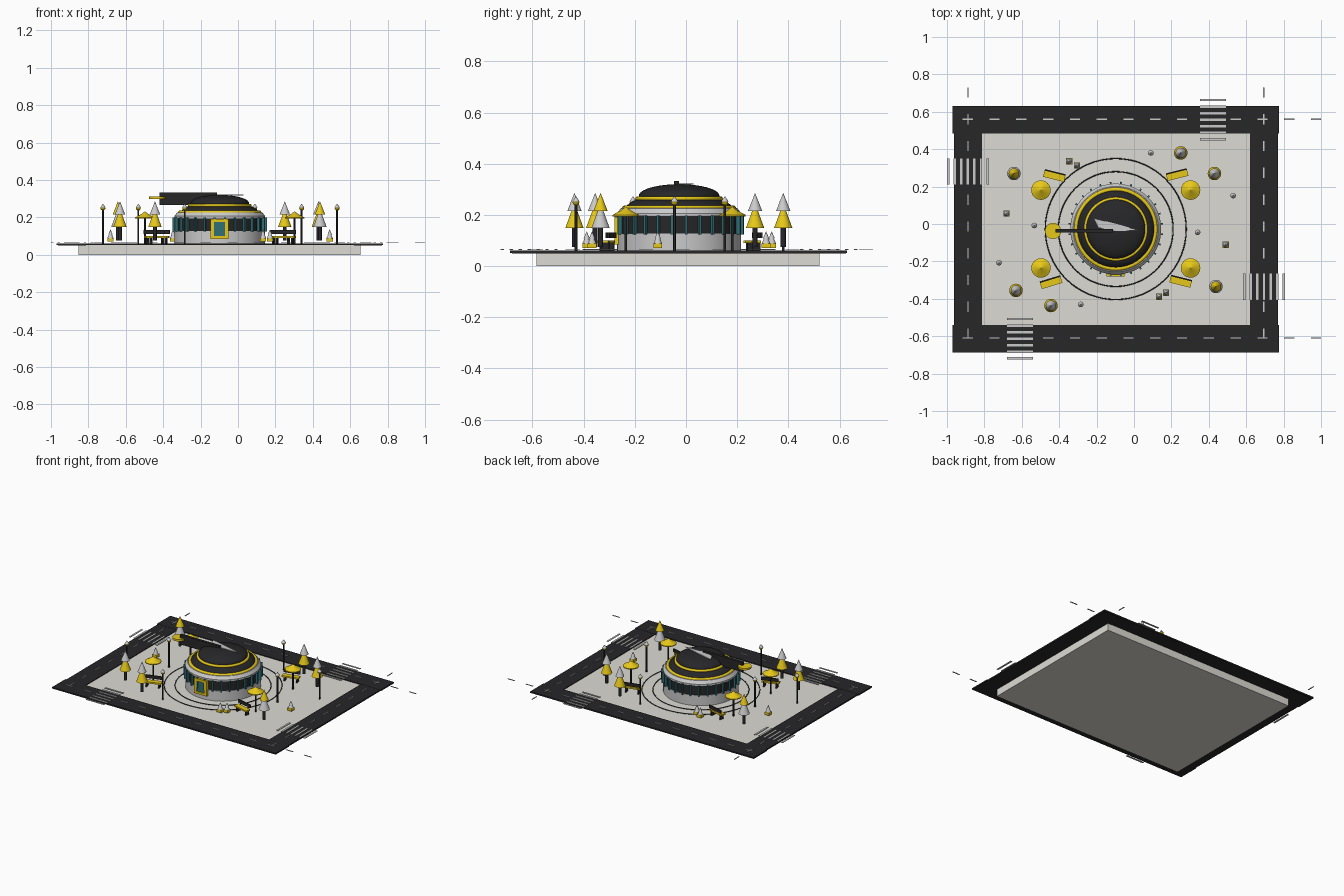
import bpy, math
from mathutils import Matrix

if "Cube" in bpy.data.objects:
    bpy.data.objects.remove(bpy.data.objects["Cube"])

CX, CY = -0.0975, -0.027   # centre of the plaza


def mat(name, c):
    m = bpy.data.materials.new(name)
    m.diffuse_color = (*c, 1)
    m.use_nodes = True
    m.node_tree.nodes["Principled BSDF"].inputs["Base Color"].default_value = m.diffuse_color
    return m


YELLOW = mat("yellow", (0.8, 0.58, 0.01))
DARK = mat("dark", (0.02, 0.02, 0.022))
TEAL = mat("teal", (0.03, 0.16, 0.18))
PAVE = mat("paving", (0.72, 0.71, 0.66))
WHITE = mat("road_paint", (0.6, 0.6, 0.6))


def mesh(name, verts, faces, m=None, smooth=False):
    me = bpy.data.meshes.new(name)
    me.from_pydata(verts, [], faces)
    ob = bpy.data.objects.new(name, me)
    bpy.context.collection.objects.link(ob)
    if m:
        me.materials.append(m)
    if smooth:
        bpy.context.view_layer.objects.active = ob
        ob.select_set(True)
        bpy.ops.object.shade_smooth_by_angle(angle=math.radians(35))
        ob.select_set(False)
    return ob


def boxes(name, items, m=None):
    """One object from many boxes: (centre, size, rotation about z)."""
    vs, fs = [], []
    for (x, y, z), (sx, sy, sz), a in items:
        n, R = len(vs), Matrix.Rotation(a, 3, 'Z')
        for k in (-.5, .5):
            for i, j in ((-.5, -.5), (.5, -.5), (.5, .5), (-.5, .5)):
                p = R @ Matrix.Diagonal((sx, sy, sz)).col[0] * i + R @ Matrix.Diagonal((sx, sy, sz)).col[1] * j
                vs.append((x + p.x, y + p.y, z + k * sz))
        fs += [[n + q for q in f] for f in ((3, 2, 1, 0), (4, 5, 6, 7), (0, 1, 5, 4),
                                            (1, 2, 6, 5), (2, 3, 7, 6), (3, 0, 4, 7))]
    return mesh(name, vs, fs, m)


def span(x0, x1, y0, y1, z0, z1):
    return (((x0 + x1) / 2, (y0 + y1) / 2, (z0 + z1) / 2), (x1 - x0, y1 - y0, z1 - z0), 0)


def lathe(name, prof, m=None, at=(CX, CY), n=64):
    """Revolve (radius, z) profile listed bottom to top, with closed ends."""
    vs, fs = [], []
    for r, z in prof:
        for i in range(n):
            a = 2 * math.pi * i / n
            vs.append((at[0] + r * math.cos(a), at[1] + r * math.sin(a), z))
    for k in range(len(prof) - 1):
        for i in range(n):
            j = (i + 1) % n
            fs.append((k * n + i, k * n + j, k * n + n + j, k * n + n + i))
    fs += [list(range(n))[::-1], [len(vs) - n + i for i in range(n)]]
    return mesh(name, vs, fs, m, True)


def torus(name, R, r, z, m, at=(CX, CY)):
    bpy.ops.mesh.primitive_torus_add(major_radius=R, minor_radius=r, major_segments=64,
                                     minor_segments=10, location=(*at, z))
    ob = bpy.context.object
    ob.name = name
    ob.data.materials.append(m)
    bpy.ops.object.shade_smooth()
    ob.select_set(False)


# plaza slab and surrounding roads
boxes("plaza_slab", [span(-.853, .655, -.584, .522, 0, .055)], PAVE)
boxes("road_long", [span(-.97, .775, y, y + .147, .051, .061) for y in (-.687, .483)], DARK)
boxes("road_short", [span(x, x + .15, -.68, .625, .050, .060) for x in (-.963, .62)], DARK)

# road centre dashes
dashes = [((.973 - .1432 * k, y, .064), (.055, .007, .003), 0) for k in range(14) for y in (-.61, .56)]
dashes += [((x, .703 - .1432 * k, .064), (.007, .055, .003), 0) for k in range(10) for x in (-.888, .693)]
boxes("lane_dashes", dashes, WHITE)

# crosswalk stripes
bars = []
for k in range(-3, 4):
    o = k * .035
    bars += [((-.61, -.613 + o, .065), (.14, .013, .003), 0), ((.422, .558 + o, .065), (.14, .013, .003), 0),
             ((-.888 + o, .28, .065), (.013, .14, .003), 0), ((.695 + o, -.335, .065), (.013, .14, .003), 0)]
boxes("crosswalk_stripes", bars, WHITE)

# paving rings
torus("paving_ring_inner", .307, .003, .056, DARK)
torus("paving_ring_outer", .377, .003, .056, DARK)

# round pavilion
lathe("base_drum", [(.242, .055), (.242, .127)])
lathe("window_band", [(.238, .125), (.238, .2)], DARK)
fins = []
for i in range(28):
    a = 2 * math.pi * (i + .5) / 28
    fins.append(((CX + .246 * math.cos(a), CY + .246 * math.sin(a), .161), (.016, .009, .075), a))
boxes("window_fins", fins, TEAL)
lathe("cornice", [(.243, .195), (.243, .206), (.228, .226), (.2, .228)])
torus("lower_roof_ring", .212, .011, .226, YELLOW)
lathe("lower_roof", [(.208, .224), (.203, .238), (.185, .252), (.162, .262)], DARK)
torus("upper_roof_ring", .162, .009, .264, YELLOW)
lathe("dome", [(.157, .262)] + [(.157 * math.cos(t * math.pi / 20) + .0005, .275 + .045 * math.sin(t * math.pi / 20))
                                for t in range(11)], DARK)
mesh("roof_fin", [(x, y, z) for z in (.318, .323) for x, y in
                  ((-.215, .03), (-.09, 0), (.03, -.035), (-.1, -.037), (-.19, -.02))],
     [(4, 3, 2, 1, 0), (5, 6, 7, 8, 9)] + [(i, (i + 1) % 5, 5 + (i + 1) % 5, 5 + i) for i in range(5)])

# doorway
boxes("door_frame", [span(-.147, -.128, -.28, -.25, .085, .19), span(-.07, -.05, -.28, -.25, .085, .19),
                     span(-.147, -.05, -.28, -.25, .174, .192), span(-.147, -.05, -.28, -.25, .085, .1)], YELLOW)
boxes("door_panel", [span(-.13, -.068, -.272, -.25, .095, .18)], TEAL)

# sign board with disc
boxes("sign_board", [span(-.42, -.113, -.046, -.028, .265, .333)], DARK)
lathe("sign_disc", [(.043, .298), (.043, .311)], YELLOW, (-.433, -.037), 32)

# trees: two stacked cones on a trunk
TREES = [(-.642, .27, 1), (-.631, -.355, 0), (-.444, -.436, 0), (.25, .38, 0), (.43, .27, 0), (.438, -.334, 1)]
for x, y, swap in TREES:
    low, top = (None, YELLOW) if swap else (YELLOW, None)
    lathe("tree_trunk", [(.01, .075), (.01, .16)], DARK, (x, y), 12)
    lathe("tree_lower_cone", [(.036, .148), (.0005, .245)], low, (x, y), 24)
    lathe("tree_upper_cone", [(.028, .215), (.0005, .285)], top, (x, y), 24)

# parasols and benches, mirrored to four corners
for sx in (-1, 1):
    for sy in (-1, 1):
        p = (CX + sx * .4, CY + sy * .208)
        lathe("parasol_pole", [(.005, .055), (.005, .21)], DARK, p, 12)
        lathe("parasol_canopy", [(.052, .194), (.052, .2), (.02, .217), (.0005, .232)], YELLOW, p, 24)

BENCHES = [(-.425, .26, -14), (.23, .265, 14), (-.444, -.31, 17), (.25, -.305, -14)]
for x, y, d in BENCHES:
    a = math.radians(d)
    c, s = math.cos(a), math.sin(a)

    def loc(u, v, z):
        return (x + u * c - v * s, y + u * s + v * c, z)
    boxes("bench_seat", [(loc(0, -.004, .095), (.115, .036, .011), a)], YELLOW)
    boxes("bench_back", [(loc(0, .016, .121), (.115, .008, .022), a)], DARK)
    boxes("bench_legs", [(loc(u, 0, .08), (.008, .03, .04), a) for u in (-.042, .042)], DARK)

# lamp posts
for p in [(.09, .38), (.53, .152), (.34, -.045), (-.285, -.43), (-.722, -.207), (-.533, -.008)]:
    lathe("lamp_post", [(.005, .058), (.005, .245)], DARK, p, 12)
    lathe("lamp_globe", [(.004, .236), (.012, .243), (.013, .25), (.008, .257)], YELLOW, p, 16)
    lathe("lamp_cap", [(.015, .252), (.001, .272)], None, p, 16)

# small planters with a shrub cone
for x, y in [(-.347, .335), (-.305, .313), (-.682, .056), (.49, -.11), (.134, -.388), (.171, -.367)]:
    boxes("planter_box", [((x, y, .079), (.034, .034, .018), 0)], YELLOW)
    lathe("planter_shrub_low", [(.017, .088), (.004, .118)], None, (x, y), 16)
    lathe("planter_shrub_top", [(.012, .108), (.0005, .135)], None, (x, y), 16)
